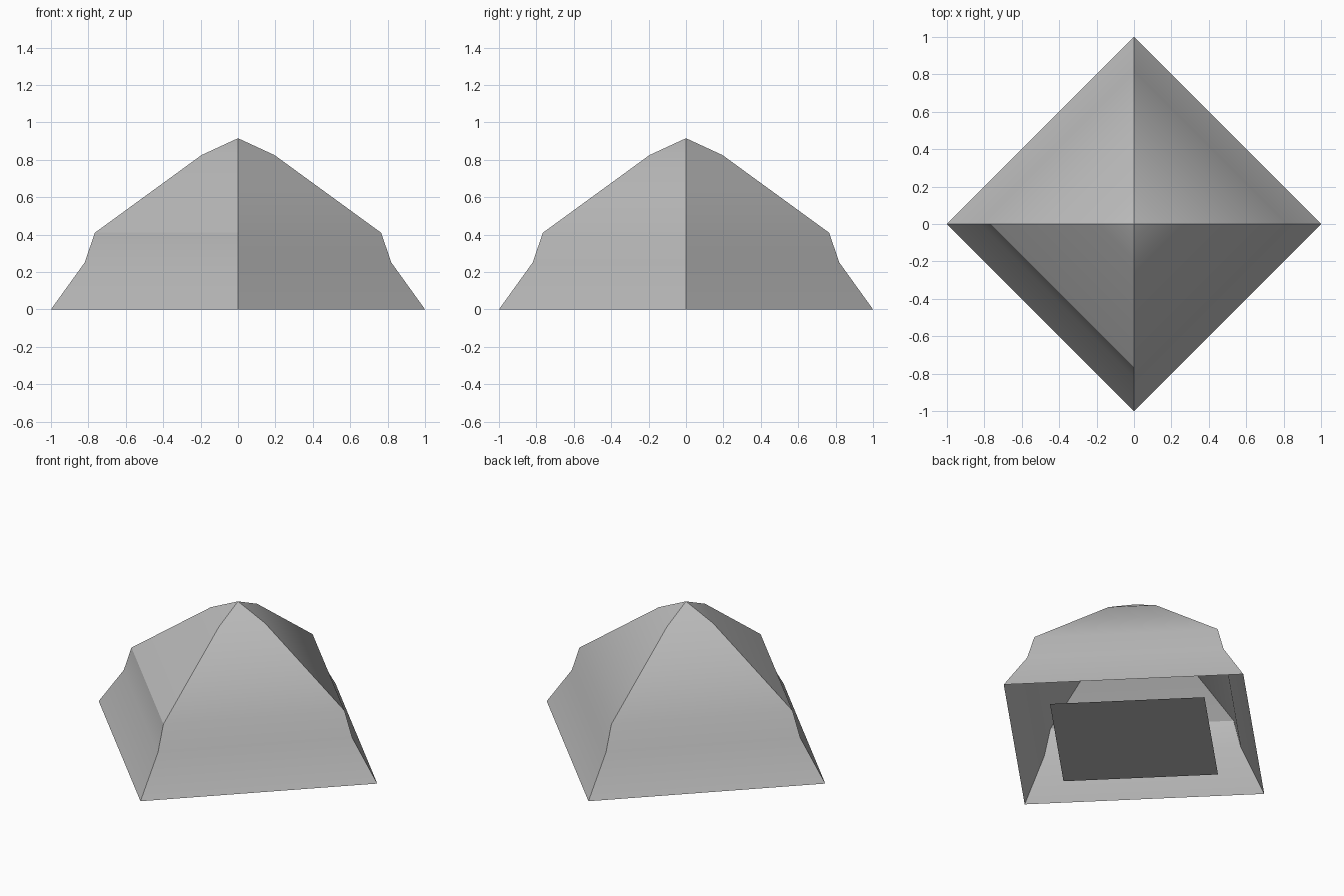
import bpy
import bmesh
from math import radians
from mathutils import Matrix

cube = bpy.data.objects.get("Cube")
if cube:
    bpy.data.objects.remove(cube, do_unlink=True)

grey = bpy.data.materials.new("plain grey")
grey.use_nodes = True
colour = (0.5, 0.5, 0.5, 1)
grey.diffuse_color = colour
grey.node_tree.nodes["Principled BSDF"].inputs["Base Color"].default_value = colour


def finish(bm, name):
    mesh = bpy.data.meshes.new(name)
    bm.to_mesh(mesh)
    bm.free()
    mesh.materials.append(grey)
    obj = bpy.data.objects.new(name, mesh)
    bpy.context.collection.objects.link(obj)


# Hollow four-sided canopy, lofted from a hip profile of (radius, height)
EAVE = 0.41
profile = [(1, 0), (0.82, 0.25), (0.765, EAVE), (0.195, 0.825)]
bm = bmesh.new()
rings = []
for radius, height in profile:
    rings.append([bm.verts.new(Matrix.Rotation(radians(90 * i), 3, "Z")
                               @ bm.verts.new((radius, 0, height)).co)
                  for i in range(4)])
bmesh.ops.delete(bm, geom=[v for v in bm.verts if not any(v in r for r in rings)],
                 context="VERTS")
peak = bm.verts.new((0, 0, 0.915))
for i in range(4):
    j = (i + 1) % 4
    for low, high in zip(rings, rings[1:]):
        bm.faces.new((low[i], low[j], high[j], high[i]))
    bm.faces.new((rings[-1][i], rings[-1][j], peak))

# Smooth panels, with sharp hips and one crisp eave
bm.normal_update()
for face in bm.faces:
    face.smooth = True
for edge in bm.edges:
    middle = (edge.verts[0].co + edge.verts[1].co) / 2
    hip = len(edge.link_faces) == 2 and edge.calc_face_angle() > radians(40)
    eave = abs(middle.z - EAVE) < 0.001 and middle.x < -0.1 and middle.y < -0.1
    edge.smooth = not (hip or eave)
finish(bm, "canopy")

# Flat ground sheet inside the open base, facing down
bm = bmesh.new()
bmesh.ops.create_circle(bm, cap_ends=True, segments=4, radius=0.645)
bm.normal_update()
for face in bm.faces:
    if face.normal.z > 0:
        face.normal_flip()
finish(bm, "ground_sheet")
